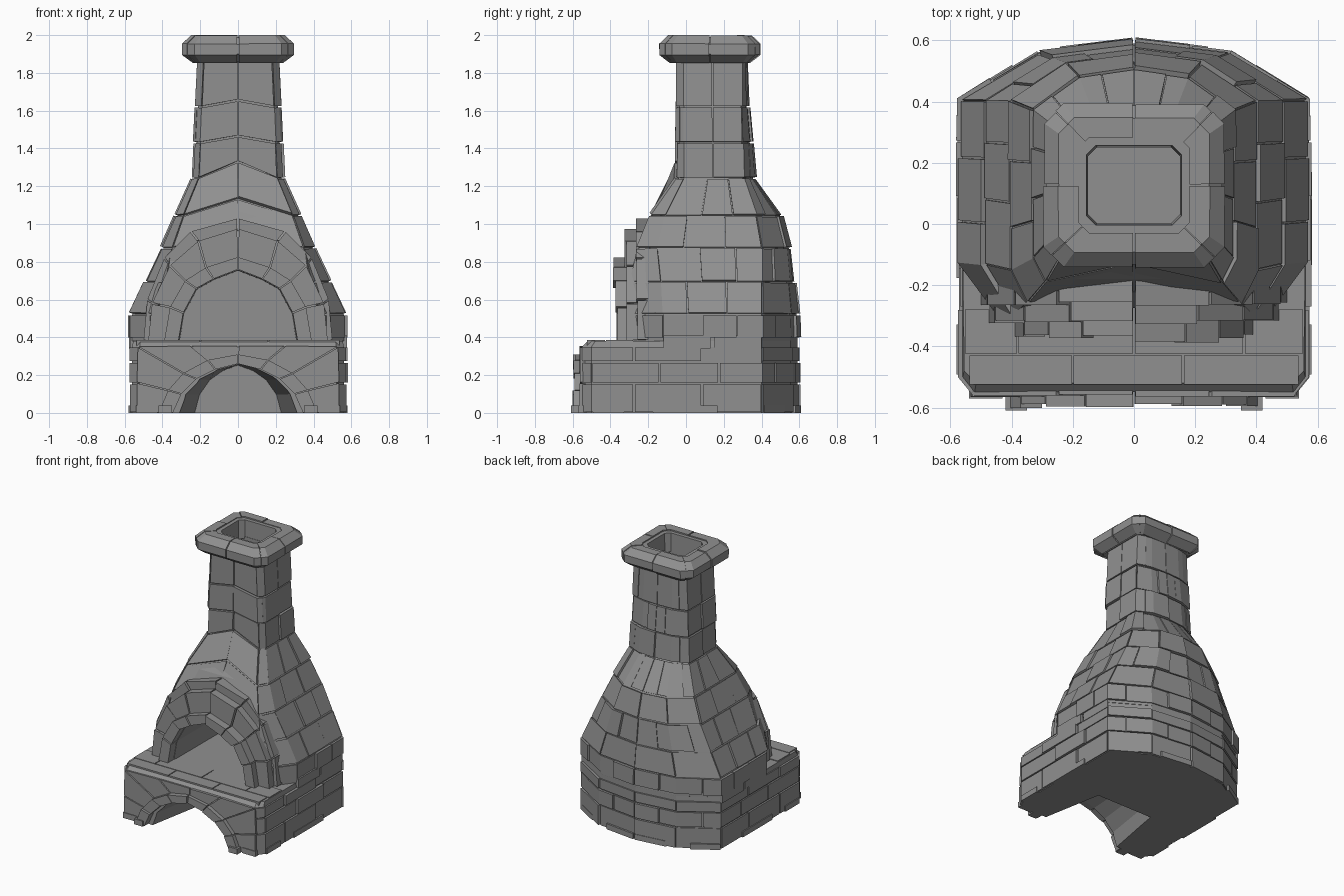
import bpy, bmesh, random
from mathutils import Vector as V

if "Cube" in bpy.data.objects:
    bpy.data.objects.remove(bpy.data.objects["Cube"])

random.seed(4)
stone = bpy.data.materials.new("grey_stone")
stone.diffuse_color = (.28, .28, .28, 1)
stone.use_nodes = True
stone.node_tree.nodes["Principled BSDF"].inputs["Base Color"].default_value = stone.diffuse_color

def make(name, bm):
    bmesh.ops.recalc_face_normals(bm, faces=bm.faces)
    me = bpy.data.meshes.new(name)
    bm.to_mesh(me)
    bm.free()
    me.materials.append(stone)
    ob = bpy.data.objects.new(name, me)
    bpy.context.collection.objects.link(ob)
    return ob

def loft(name, rings, closed=False):
    bm = bmesh.new()
    vs = [[bm.verts.new(p) for p in r] for r in rings]
    n, m = len(rings[0]), len(rings)
    for i in range(m if closed else m - 1):
        a, b = vs[i], vs[(i + 1) % m]
        for k in range(n):
            bm.faces.new((a[k], a[(k + 1) % n], b[(k + 1) % n], b[k]))
    if not closed:
        bm.faces.new(vs[0])
        bm.faces.new(vs[-1])
    return make(name, bm)

def surf(rings, u, v):
    n = len(rings[0])
    v = max(0, min(v, len(rings) - 1))
    i = min(int(v), len(rings) - 2)
    k, f = int(u // 1) % n, u % 1
    at = lambda r: r[k].lerp(r[(k + 1) % n], f)
    return at(rings[i]).lerp(at(rings[i + 1]), v - i)

def solid(bm, grid_in, grid_out):
    """Closed slab between two equal point grids."""
    rows, cols = len(grid_in), len(grid_in[0])
    A, B = [[[bm.verts.new(p) for p in r] for r in g] for g in (grid_in, grid_out)]
    for i in range(rows - 1):
        for j in range(cols - 1):
            for G in (A, B):
                bm.faces.new((G[i][j], G[i][j + 1], G[i + 1][j + 1], G[i + 1][j]))
    edge = [(0, j) for j in range(cols)] + [(i, cols - 1) for i in range(1, rows)]
    edge += [(rows - 1, j) for j in range(cols - 2, -1, -1)] + [(i, 0) for i in range(rows - 2, 0, -1)]
    for (a, b), (c, d) in zip(edge, edge[1:] + edge[:1]):
        bm.faces.new((A[a][b], A[c][d], B[c][d], B[a][b]))

def brick(bm, rings, u0, u1, v0, v1, t, vmap=lambda u, v: v, gap=.02):
    """Raised stone that follows a lofted surface."""
    inner = lambda a, b: [k for k in range(int(a) - 1, int(b) + 2) if a + .03 < k < b - .03]
    us = [u0 + gap] + inner(u0, u1) + [u1 - gap]
    vs = [v0] + ([] if vmap(0, .5) != .5 else inner(v0, v1)) + [v1]
    gi, go = [], []
    for v in vs:
        ri, ro = [], []
        for u in us:
            w = vmap(u, v)
            p = surf(rings, u, w)
            n = (surf(rings, u + .05, w) - surf(rings, u - .05, w)).cross(
                surf(rings, u, w + .05) - surf(rings, u, w - .05)).normalized()
            ri.append(p - n * .02)
            ro.append(p + n * t)
        gi.append(ri)
        go.append(ro)
    solid(bm, gi, go)

def box(bm, x0, x1, y0, y1, z0, z1):
    g = lambda z: [[V((x, y, z)) for x in (x0, x1)] for y in (y0, y1)]
    solid(bm, g(z0), g(z1))

def arch_blocks(name, inner, outer, y0, y1, jitter=.008):
    bm = bmesh.new()
    for s in (-1, 1):
        for i in range(len(inner) - 1):
            y = y0 - random.uniform(-jitter, jitter)
            q = []
            for f in (.02, .98):
                for P in (inner, outer):
                    q.append(V(P[i]).lerp(V(P[i + 1]), f))
            g = lambda yy: [[V((s * p.x, yy, p.y)) for p in q[:2]], [V((s * p.x, yy, p.y)) for p in q[2:]]]
            solid(bm, g(y), g(y1))
    return make(name, bm)

def arch_cutter(pts, y0, y1, sx, sz, z0):
    prof = pts + [(-x, z) for x, z in reversed(pts[:-1])]
    return loft("arch_cutter", [[V((x * a, y, z0 + (z - z0) * b)) for x, z in prof]
                                for y, a, b in ((y0, 1, 1), (y1, sx, sz))])

def cut(ob, cutter):
    m = ob.modifiers.new("cut", "BOOLEAN")
    m.operation, m.solver, m.object = "DIFFERENCE", "EXACT", cutter
    dg = bpy.context.evaluated_depsgraph_get()
    me = bpy.data.meshes.new_from_object(ob.evaluated_get(dg))
    ob.modifiers.clear()
    ob.data = me
    bpy.data.objects.remove(cutter)

# Body core: z, half width, front y, front corner y, back corner y, back y, front flat share
table = [(0, .56, -.55, -.50, .40, .59, .93), (.35, .56, -.55, -.50, .40, .59, .93),
         (.38, .555, -.52, -.48, .40, .59, .93), (.381, .56, -.30, -.12, .40, .59, .76),
         (.52, .56, -.30, -.12, .40, .585, .76), (.69, .48, -.29, -.13, .40, .565, .8),
         (.87, .395, -.25, -.15, .40, .545, .88), (1.04, .32, -.18, -.11, .37, .50, .9),
         (1.24, .23, -.04, -.01, .30, .355, .9), (1.62, .212, -.035, -.01, .29, .32, .9),
         (1.87, .20, -.035, -.01, .29, .31, .9)]
body = []
for z, w, f, f2, b2, b, a in table:
    h = [(0, f), (a * w, f), (w, f2), (w, min(.15, (f2 + b2) / 2)), (w, b2),
         (.55 * w, b - .2 * (b - b2)), (0, b)]
    h += [(-x, y) for x, y in h[5:0:-1]]
    body.append([V((x, y, z)) for x, y in h])
core = loft("oven_body", body)

# Openings: baking chamber, wood store, flue
up_in = [(.315, .383), (.29, .53), (.22, .66), (.13, .71), (0, .76)]
up_out = [(.39, .383), (.36, .56), (.28, .70), (.17, .77), (0, .825)]
hood_out = [(.475, .383), (.455, .58), (.36, .78), (.21, .91), (0, .975)]
low_in = [(.345, -.02), (.30, .10), (.22, .18), (.12, .23), (0, .26)]
low_out = [(.42, 0), (.37, .12), (.29, .21), (.16, .28), (0, .31)]
cut(core, arch_cutter(up_in, -.7, .25, .98, .98, .383))
cut(core, arch_cutter(low_in, -.7, -.10, .68, .97, -.02))
bm = bmesh.new()
box(bm, -.15, .15, 0, .25, 1.5, 2.1)
cut(core, make("flue_cutter", bm))

# Arch stones and the masonry around them
arch_blocks("chamber_arch", up_in, up_out, -.375, -.2, .015)
arch_blocks("chamber_hood", up_out, hood_out, -.32, -.15)
arch_blocks("hood_backing", hood_out, [(.5, .383), (.48, .6), (.39, .82), (.25, .96), (0, 1.03)], -.26, -.13)
low_in[0] = (.345, 0)
arch_blocks("store_arch", low_in, low_out, -.595, -.45)
arch_blocks("store_front_stones", low_out, [(.535, 0), (.535, .16), (.53, .35), (.25, .355), (0, .355)], -.56, -.45, .006)

# Wall stones in courses, chevroned across the front
def z_to_v(z):
    for i in range(len(table) - 1):
        if z <= table[i + 1][0]:
            return i + (z - table[i][0]) / (table[i + 1][0] - table[i][0])
    return len(table) - 1

courses = [0, .155, .27, .385, .52, .69, .87, 1.04, 1.24, 1.43, 1.62, 1.86]
split = [[0, 1, 2.5, 3.3, 4, 5, 6], [0, 1, 2, 2.8, 3.5, 4.4, 5.4, 6]]
neck = [[0, 1, 3, 4.5, 6], [0, 1.6, 3, 4, 5.4, 6]]
bm = bmesh.new()
for c in range(len(courses) - 1):
    z0, z1 = courses[c] + .005, courses[c + 1] - .005
    if c == 2:
        z1 = .345
    if c == 3:
        z0 = .40
    rise = lambda z: 0 if c < 6 else .09 if z < 1.3 else .035
    vmap = lambda u, z: z_to_v(min(z + rise(z) * max(0, 1 - min(u, 12 - u)), 1.86))
    s = (neck if c > 7 else split)[c % 2]
    for a, b in zip(s, s[1:]):
        if a < 1 and c < 6:
            continue
        for u0, u1 in ((a, b), (12 - b, 12 - a)):
            brick(bm, body, u0, u1, z0, z1, random.uniform(.006, .022), vmap, .012)
make("wall_stones", bm)

# Upper side stones bridging the base and the shelf level
bm = bmesh.new()
for s in (-1, 1):
    for y0, y1 in ((-.12, .13), (.15, .40)):
        x = .57 + random.uniform(0, .008)
        box(bm, *sorted((s * .5, s * x)), y0, y1, .34, .41)
make("side_stones", bm)

# Plinth stones and front feet
bm = bmesh.new()
for a, b in ((2, 2.4), (2.7, 3.5), (4, 4.7), (5.2, 6)):
    for u0, u1 in ((a, b), (12 - b, 12 - a)):
        brick(bm, body, u0, u1, 0, .04, .02, lambda u, z: z_to_v(z))
for s in (-1, 1):
    box(bm, *sorted((s * .35, s * .42)), -.61, -.5, 0, .04)
    box(bm, *sorted((s * .43, s * .54)), -.57, -.5, 0, .04)
make("plinth_stones", bm)

# Shelf slabs in front of the chamber
bm = bmesh.new()
for xs, y0, y1 in (([-.54, -.2, .16, .54], -.525, -.43), ([-.555, -.38, 0, .36, .555], -.424, -.28)):
    for a, b in zip(xs, xs[1:]):
        box(bm, a + .003, b - .003, y0, y1, .352, .386)
make("shelf_slabs", bm)

# Chimney cap: chamfered ring with stones on it
def cap_ring(z, hx, hy, c):
    q = [(0, -hy), (hx - c, -hy), (hx, -hy + c), (hx, 0), (hx, hy - c), (hx - c, hy), (0, hy)]
    q += [(-x, y) for x, y in q[5:0:-1]]
    return [V((x, y + .127, z)) for x, y in q]

cap = [cap_ring(1.855, .225, .20, .03), cap_ring(1.90, .288, .26, .06), cap_ring(1.95, .288, .26, .06),
       cap_ring(1.99, .245, .218, .05), cap_ring(1.99, .155, .13, .03)]
loft("chimney_cap", cap + [cap_ring(1.855, .15, .125, .03)], closed=True)
bm = bmesh.new()
s = [0, 1.5, 3, 4.6, 6, 7.4, 9, 10.4, 12]
for a, b in zip(s, s[1:]):
    brick(bm, cap, a, b, .1, 3.7, random.uniform(.004, .01))
make("cap_stones", bm)
